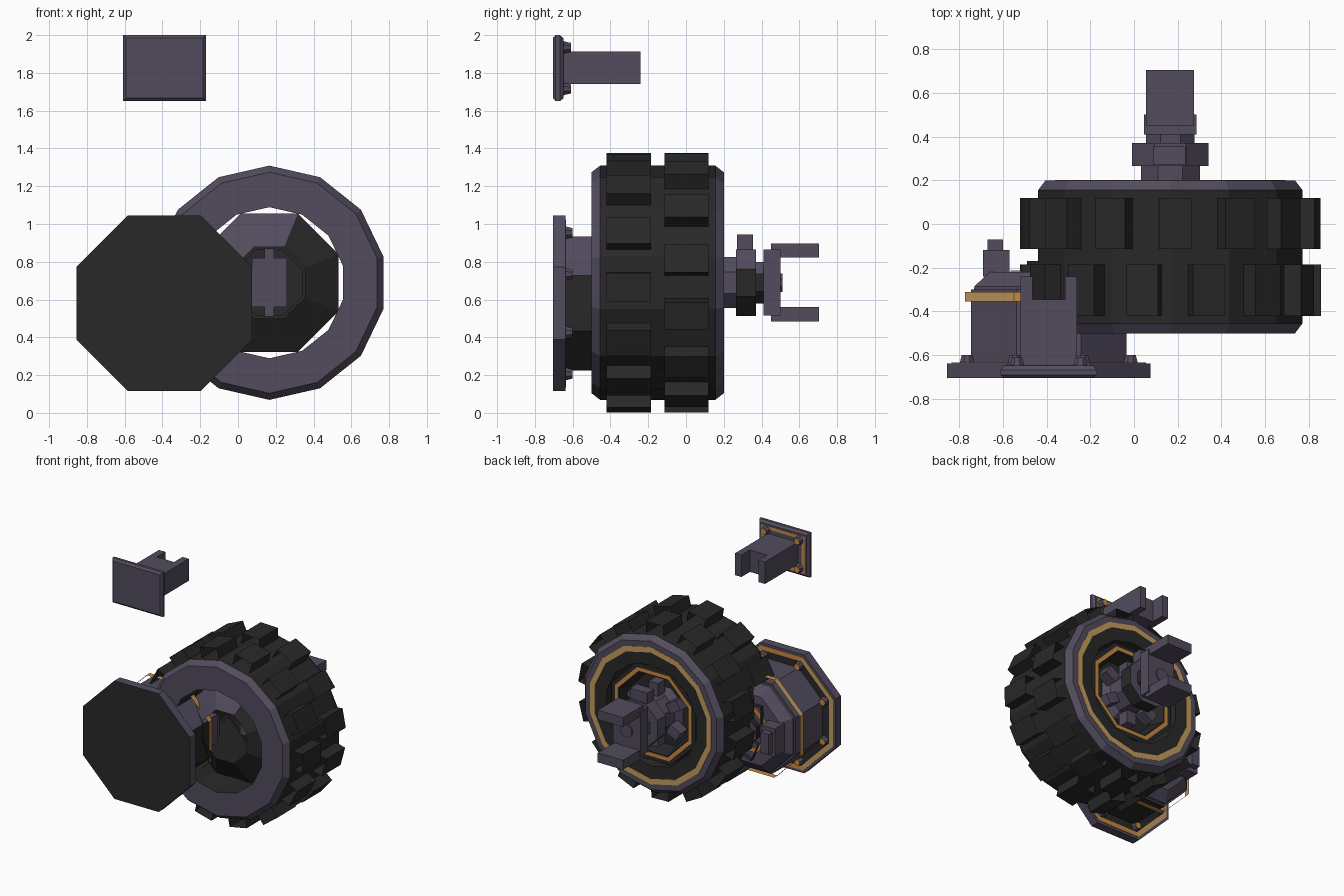
import bpy, bmesh, math
from mathutils import Matrix, Vector

if "Cube" in bpy.data.objects:
    bpy.data.objects.remove(bpy.data.objects["Cube"])


def mat(name, rgb):
    m = bpy.data.materials.new(name)
    m.diffuse_color = (*rgb, 1)
    m.use_nodes = True
    m.node_tree.nodes["Principled BSDF"].inputs["Base Color"].default_value = m.diffuse_color
    return m


MATS = [mat("purple_metal", (0.085, 0.071, 0.110)), mat("dark_rubber", (0.0215, 0.0215, 0.0215)),
        mat("orange_gold_trim", (0.58, 0.25, 0.055)), mat("pale_gold_trim", (0.55, 0.33, 0.11))]
P, D, G, L = 0, 1, 2, 3
C8 = math.cos(math.pi / 8)


def finish(name, bm):
    bmesh.ops.recalc_face_normals(bm, faces=bm.faces)
    me = bpy.data.meshes.new(name)
    bm.to_mesh(me)
    bm.free()
    for m in MATS:
        me.materials.append(m)
    ob = bpy.data.objects.new(name, me)
    bpy.context.collection.objects.link(ob)
    return ob


def lathe(name, cx, cz, n, profile, colours, ring=False, rule=None, caps=True):
    """Spin (radius, y) points round a y axis; ring closes the profile, otherwise ends may be capped."""
    bm = bmesh.new()
    phase = math.pi / 8 if n == 8 else math.pi / 2
    rows = []
    for r, y in profile:
        r = r / C8 if n == 8 else r          # octagons are given by flat-to-flat radius
        rows.append([bm.verts.new((cx + r * math.cos(phase + 2 * math.pi * i / n), y,
                                   cz + r * math.sin(phase + 2 * math.pi * i / n))) for i in range(n)])
    segs = len(rows) if ring else len(rows) - 1
    for s in range(segs):
        a, b = rows[s], rows[(s + 1) % len(rows)]
        for i in range(n):
            j = (i + 1) % n
            f = bm.faces.new((a[i], a[j], b[j], b[i]))
            c = f.calc_center_median() - Vector((cx, 0, cz))
            c.y = 0
            c.normalize()
            f.material_index = rule(s, c) if rule else colours[s]
    if caps and not ring:
        bm.faces.new(rows[0]).material_index = colours[-2]
        bm.faces.new(rows[-1]).material_index = colours[-1]
    return finish(name, bm)


def box(name, x, y, z, colour=P, bm=None):
    own = bm is None
    bm = bm or bmesh.new()
    m = Matrix.Translation(((x[0] + x[1]) / 2, (y[0] + y[1]) / 2, (z[0] + z[1]) / 2)) @ \
        Matrix.Diagonal((x[1] - x[0], y[1] - y[0], z[1] - z[0], 1))
    vs = bmesh.ops.create_cube(bm, size=1, matrix=m)["verts"]
    for f in {f for v in vs for f in v.link_faces}:
        f.material_index = colour
    return finish(name, bm) if own else None


def radial_boxes(name, cx, cz, angles, r, y, half, colour, open_ends=False):
    bm = bmesh.new()
    for a in angles:
        m = Matrix.Translation((cx, (y[0] + y[1]) / 2, cz)) @ Matrix.Rotation(-a, 4, 'Y') @ \
            Matrix.Translation(((r[0] + r[1]) / 2, 0, 0)) @ \
            Matrix.Diagonal((r[1] - r[0], y[1] - y[0], 2 * half, 1))
        vs = bmesh.ops.create_cube(bm, size=1, matrix=m)["verts"]
        for f in {f for v in vs for f in v.link_faces}:
            f.material_index = colour
    bmesh.ops.recalc_face_normals(bm, faces=bm.faces)
    if open_ends:
        ends = [f for f in bm.faces if abs(f.normal.y) > 0.9]
        bmesh.ops.delete(bm, geom=ends, context='FACES')
    return finish(name, bm)


def upper_left(limit):
    return lambda s, c: P if c.z - c.x > limit else D


# ---- wheel ----
WX, WZ = 0.166, 0.689
lathe("tyre", WX, WZ, 14,
      [(0.40, -0.50), (0.585, -0.50), (0.62, -0.455), (0.62, 0.155), (0.585, 0.20),
       (0.52, 0.20), (0.40, 0.195)], [P, P, D, P, P, D, D], ring=True)
lathe("tyre_gold_ring", WX, WZ, 14,
      [(0.497, 0.195), (0.540, 0.195), (0.540, 0.202), (0.497, 0.202)], [L] * 4, ring=True)

# tread plates with open ends, two staggered rows
STEP = 2 * math.pi / 14
for nm, y, off in (("front_treads", (-0.42, -0.185), 0), ("back_treads", (-0.115, 0.12), STEP / 2)):
    radial_boxes(nm, WX, WZ, [i * STEP + off - math.radians(2) for i in range(14)],
                 (0.57, 0.686), y, 0.075, D, open_ends=True)

# octagonal hub shell: cone narrowing towards the front, recess at the back
lathe("hub_shell", WX, WZ, 8,
      [(0.19, -0.40), (0.366, -0.29), (0.366, 0.165), (0.30, 0.165), (0.27, 0.05)], [],
      caps=False, rule=lambda s, c: (P if c.z - c.x > 0.5 else D) if s == 0 else D)
lathe("hub_back_floor", WX, WZ, 8, [(0.27, 0.05), (0.15, 0.05)], [D], caps=False)
lathe("hub_gold_ring", WX, WZ, 8,
      [(0.307, 0.16), (0.335, 0.16), (0.335, 0.17), (0.307, 0.17)], [G] * 4, ring=True)
radial_boxes("hub_lugs", WX, WZ, [math.radians(30 + 60 * i) for i in range(6)],
             (0.15, 0.25), (0.08, 0.17), 0.04, P)

# axle, nut and fork behind the wheel
lathe("axle", WX, WZ, 8, [(0.175, -0.04), (0.175, 0.05), (0.135, 0.10), (0.135, 0.28)], [D, P, P, D, P])
lathe("axle_nut", WX, WZ, 8, [(0.175, 0.265), (0.175, 0.37)], [D, P], rule=upper_left(-0.5))
lathe("axle_neck", WX, WZ, 8, [(0.11, 0.36), (0.11, 0.42)], [P, P, P], rule=upper_left(-0.5))
box("nut_tab", (0.09, 0.235), (0.27, 0.355), (0.85, 0.945))
box("axle_front_block", (0.075, 0.26), (-0.08, 0.0), (0.56, 0.82))
box("axle_front_key", (0.14, 0.19), (-0.075, 0.0), (0.51, 0.87))
box("fork_base", (0.045, 0.285), (0.41, 0.50), (0.515, 0.865))
box("fork_upper_prong", (0.055, 0.275), (0.45, 0.705), (0.822, 0.896))
box("fork_lower_prong", (0.055, 0.275), (0.45, 0.705), (0.485, 0.56))
lathe("fork_pin", WX, WZ, 8, [(0.05, 0.48), (0.05, 0.51)], [P, P, P])

# ---- large octagonal mount at the front left ----
MX, MZ = -0.39, 0.58
lathe("mount_plate", MX, MZ, 8, [(0.465, -0.705), (0.465, -0.637)], [P, D, P])
bpy.data.objects["mount_plate"].data.polygons[-2].material_index = D
lathe("mount_plate_gold_ring", MX, MZ, 8,
      [(0.410, -0.64), (0.445, -0.64), (0.445, -0.634), (0.410, -0.634)], [], ring=True,
      rule=lambda s, c: L if c.x < -0.3 else G)
lathe("mount_plate_inner_face", MX, MZ, 8, [(0.410, -0.64), (0.410, -0.6345)], [D, D, D])
for i in range(8):
    a = math.pi / 8 + i * math.pi / 4
    lathe("mount_bolt", MX + 0.405 * math.cos(a), MZ + 0.405 * math.sin(a), 8,
          [(0.034, -0.64), (0.024, -0.60)], [P, P, G])
lathe("mount_housing", MX, MZ, 8, [(0.355, -0.64), (0.355, -0.30)], [D, P], rule=upper_left(-0.5))
# open gold band round the housing
lathe("mount_gold_band", MX, MZ, 8, [(0.384, -0.355), (0.384, -0.312)], [G, G],
      rule=lambda s, c: L if c.x < -0.3 else G, caps=False)
lathe("mount_cap", MX, MZ, 8, [(0.345, -0.32), (0.34, -0.285), (0.27, -0.22)], [P, P, P, P])
lathe("mount_cap_gold_ring", MX, MZ, 8,
      [(0.14, -0.23), (0.175, -0.23), (0.175, -0.212), (0.14, -0.212)], [G] * 4, ring=True)
lathe("mount_socket", MX, MZ, 8, [(0.10, -0.23), (0.10, -0.17)], [D, D, P])
# bracket blocks on the cap, mirrored left and right
for s in (-1, 1):
    xs = sorted((MX + s * 0.21, MX + s * 0.28))
    box("cap_prong", xs, (-0.24, -0.07), (MZ - 0.08, MZ + 0.08))
    xs = sorted((MX + s * 0.18, MX + s * 0.30))
    box("cap_prong_base", xs, (-0.24, -0.12), (MZ - 0.11, MZ + 0.11))

# ---- small rectangular mount floating above ----
bm = bmesh.new()
rows = []
for inset, y in ((0.016, -0.705), (0, -0.69), (0, -0.668), (0.016, -0.648)):
    rows.append([bm.verts.new((x, y, z)) for x, z in (
        (-0.61 + inset, 1.65 + inset), (-0.17 - inset, 1.65 + inset),
        (-0.17 - inset, 2.0 - inset), (-0.61 + inset, 2.0 - inset))])
for a, b in zip(rows, rows[1:]):
    for i in range(4):
        j = (i + 1) % 4
        bm.faces.new((a[i], a[j], b[j], b[i]))
bm.faces.new(rows[0])
bm.faces.new(rows[-1])
finish("small_plate", bm)

# gold frame on the back of the small plate
bm = bmesh.new()
FY = (-0.652, -0.646)
for z in (1.68, 1.945):
    box("", (-0.58, -0.20), FY, (z, z + 0.025), G, bm)
for x in (-0.58, -0.225):
    box("", (x, x + 0.025), FY, (1.68, 1.97), G, bm)
finish("small_plate_gold_frame", bm)

for x in (-0.535, -0.245):
    for z in (1.715, 1.935):
        lathe("small_plate_bolt", x, z, 8, [(0.034, -0.655), (0.024, -0.61)], [P, P, G])

# post ending in a two-pronged fork
box("small_post", (-0.52, -0.26), (-0.66, -0.345), (1.74, 1.913))
for x in ((-0.52, -0.465), (-0.315, -0.26)):
    box("small_post_prong", x, (-0.345, -0.24), (1.74, 1.913))
